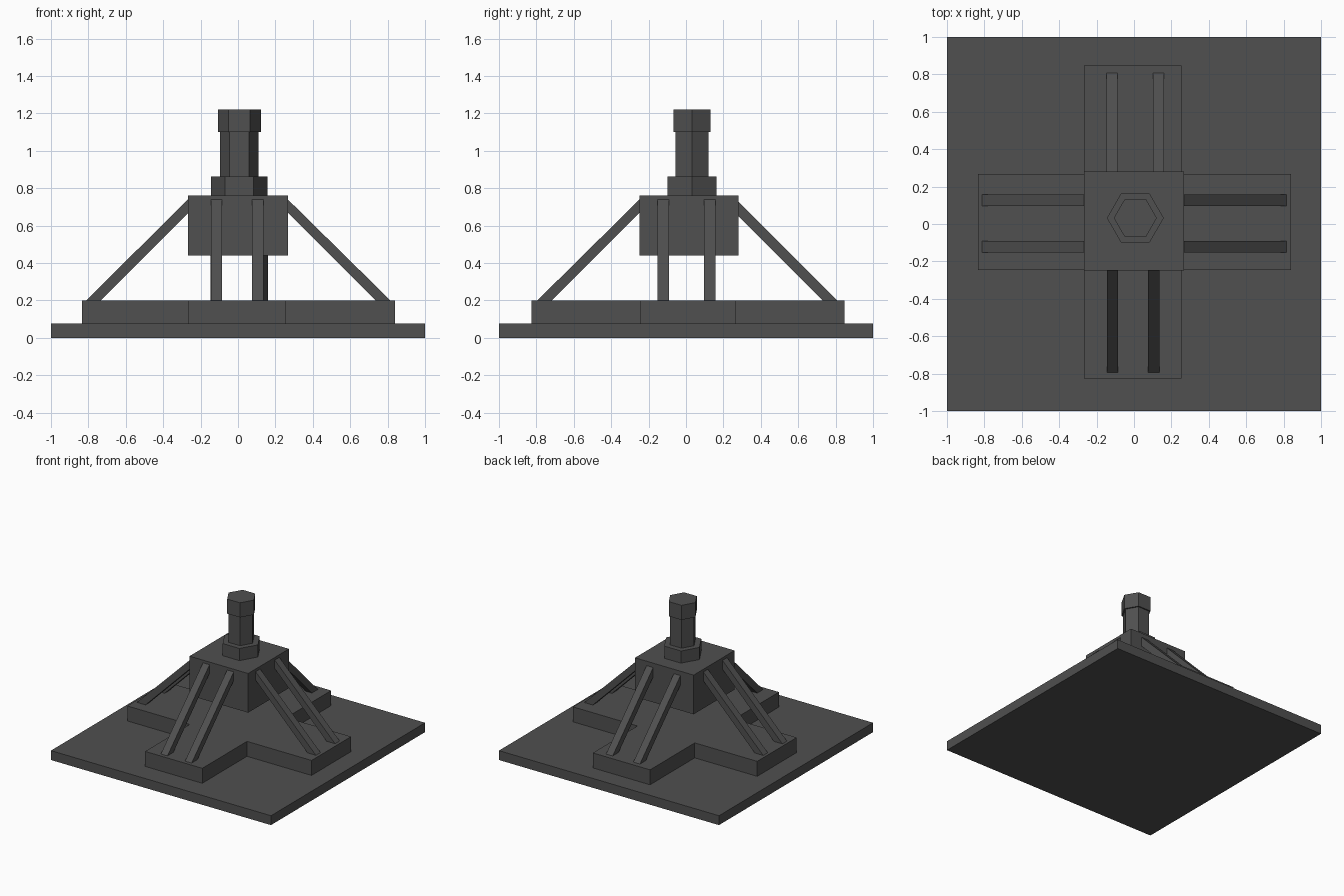
import bpy, math
from mathutils import Matrix

if "Cube" in bpy.data.objects:
    bpy.data.objects.remove(bpy.data.objects["Cube"])

dark = bpy.data.materials.new("dark_grey")
dark.diffuse_color = (0.08, 0.08, 0.08, 1)
dark.use_nodes = True
dark.node_tree.nodes["Principled BSDF"].inputs["Base Color"].default_value = dark.diffuse_color


def prism(name, profile, lo, hi, matrix=Matrix()):
    """Extrude a counter-clockwise 2D profile from z=lo to z=hi, then transform it."""
    n = len(profile)
    verts = [matrix @ Matrix.Translation((x, y, z)).translation
             for z in (lo, hi) for x, y in profile]
    faces = [tuple(reversed(range(n))), tuple(range(n, 2 * n))]
    faces += [(i, (i + 1) % n, n + (i + 1) % n, n + i) for i in range(n)]
    mesh = bpy.data.meshes.new(name)
    mesh.from_pydata(verts, [], faces)
    mesh.materials.append(dark)
    obj = bpy.data.objects.new(name, mesh)
    bpy.context.collection.objects.link(obj)
    return obj


def rect(x0, x1, y0, y1):
    return [(x0, y0), (x1, y0), (x1, y1), (x0, y1)]


def hexagon(r, cx=0.007, cy=0.032):
    return [(cx + r * math.cos(math.radians(60 * i)),
             cy + r * math.sin(math.radians(60 * i))) for i in range(6)]


# Ground slab
prism("base_slab", rect(-1, 1, -1, 1), 0, 0.077)

# Cross-shaped plinth
ax0, ax1, ay0, ay1 = -0.835, 0.84, -0.245, 0.268   # arm along x
bx0, bx1, by0, by1 = -0.267, 0.253, -0.825, 0.848  # arm along y
cross = [(bx0, by0), (bx1, by0), (bx1, ay0), (ax1, ay0), (ax1, ay1), (bx1, ay1),
         (bx1, by1), (bx0, by1), (bx0, ay1), (ax0, ay1), (ax0, ay0), (bx0, ay0)]
prism("cross_plinth", cross, 0.077, 0.2)

# Raised central block
prism("center_block", rect(-0.267, 0.266, -0.248, 0.282), 0.44, 0.762)

# Hexagonal tower
prism("tower_collar", hexagon(0.152), 0.762, 0.862)
prism("tower_shaft", hexagon(0.103), 0.862, 1.1)
prism("tower_cap", hexagon(0.115), 1.1, 1.22)

# Slanted struts, two per side: turn angle, reach at plinth, wall, sideways centres
sides = {
    "right": (0, 0.815, 0.266, (-0.122, 0.127)),
    "back": (90, 0.808, 0.282, (0.117, -0.131)),
    "left": (180, 0.812, 0.267, (0.122, -0.127)),
    "front": (270, 0.795, 0.248, (-0.115, 0.105)),
}
for side, (angle, reach, wall, offsets) in sides.items():
    sink, inner = 0.02, wall - 0.02
    top = 0.2 + reach - inner
    profile = [(reach + sink - 0.078, 0.2 - sink), (reach + sink, 0.2 - sink),
               (inner, min(top, 0.76)), (inner, top - 0.078)]
    turn = Matrix.Rotation(math.radians(angle), 4, 'Z')
    upright = Matrix.Rotation(math.radians(90), 4, 'X')  # profile y -> z, depth -> -y
    for i, off in enumerate(offsets):
        prism(f"{side}_strut_{i + 1}", profile, -off - 0.03, -off + 0.03, turn @ upright)
